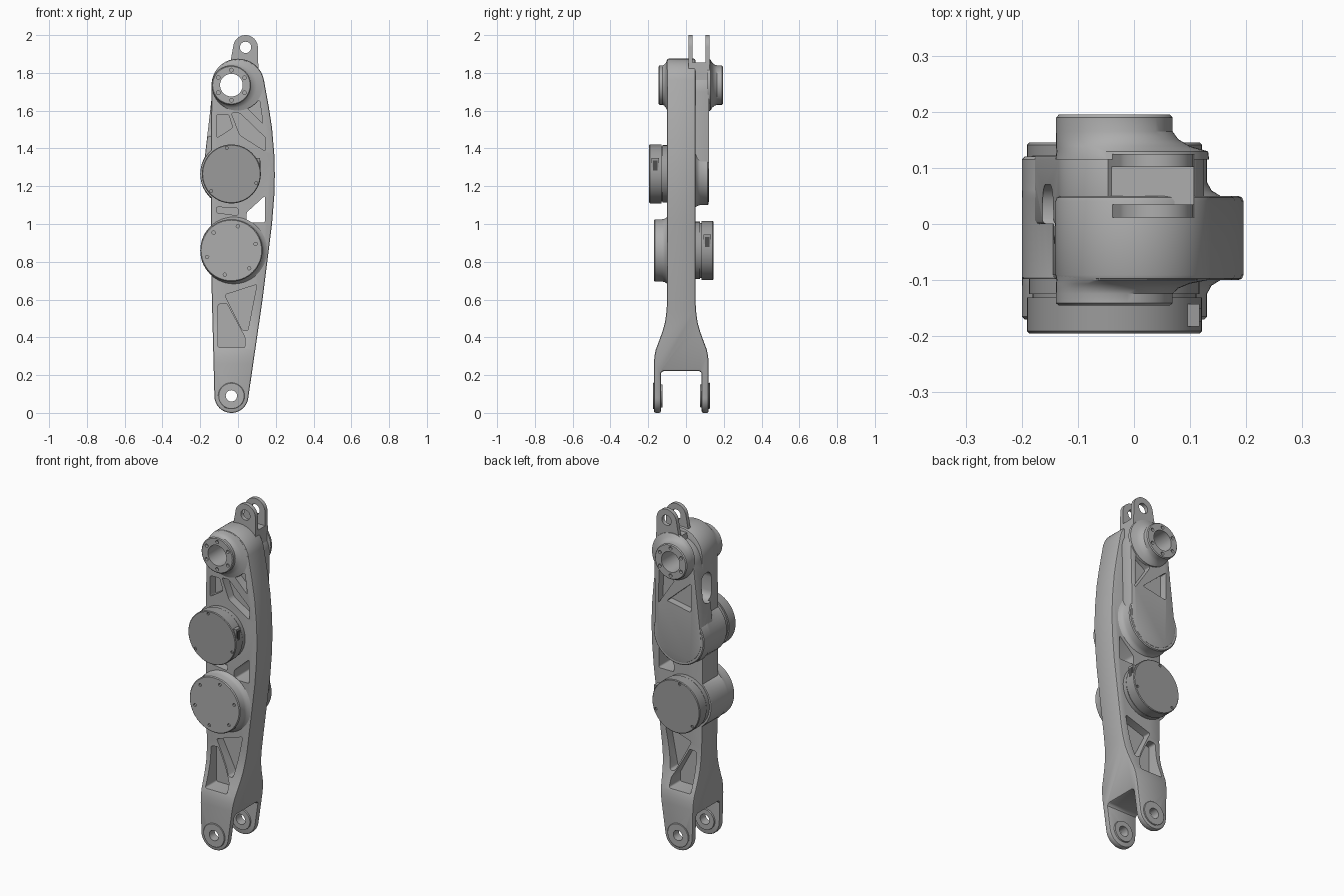
import bpy, bmesh
from math import sin, cos, pi, radians
from mathutils import Vector
from mathutils.geometry import convex_hull_2d

cube = bpy.data.objects.get("Cube")
if cube:
    bpy.data.objects.remove(cube)

PIN_X, MID_Y = -0.035, -0.025       # shared pivot line and centre plane
HUB_Z, UPPER_Z, LOWER_Z = 1.735, 1.265, 0.86


def material(name, grey):
    m = bpy.data.materials.new(name)
    m.use_nodes = True
    m.diffuse_color = (grey, grey, grey, 1)
    m.node_tree.nodes["Principled BSDF"].inputs["Base Color"].default_value = (grey, grey, grey, 1)
    return m


CAST = material("cast light grey", 0.42)
MOTOR = material("motor grey", 0.33)
DARK = material("connector dark grey", 0.08)


def finish_mesh(name, bm, mat):
    bmesh.ops.recalc_face_normals(bm, faces=bm.faces)
    me = bpy.data.meshes.new(name)
    bm.to_mesh(me)
    bm.free()
    ob = bpy.data.objects.new(name, me)
    bpy.context.collection.objects.link(ob)
    if mat:
        me.materials.append(mat)
    else:
        ob.hide_render = True
    return ob


def prism(name, pts, a, b, mat=None, axis="y", round_by=0):
    """Extrude a flat outline along x or y, optionally rounding its corners."""
    bm = bmesh.new()
    place = (lambda u, v, t: (u, t, v)) if axis == "y" else (lambda u, v, t: (t, u, v))
    rows = [[bm.verts.new(place(u, v, t)) for u, v in pts] for t in (a, b)]
    n = len(pts)
    bm.faces.new(rows[0])
    bm.faces.new(rows[1])
    for i in range(n):
        j = (i + 1) % n
        bm.faces.new((rows[0][i], rows[0][j], rows[1][j], rows[1][i]))
    if round_by:
        long_edges = [e for e in bm.edges if (e.verts[0] in rows[0]) != (e.verts[1] in rows[0])]
        bmesh.ops.bevel(bm, geom=long_edges, offset=round_by, segments=4, profile=0.5, affect="EDGES")
    return finish_mesh(name, bm, mat)


def add_loft(bm, rings, n):
    loops = [[bm.verts.new((cx + r * cos(2 * pi * i / n), y, cz + r * sin(2 * pi * i / n)))
              for i in range(n)] for y, cx, cz, r in rings]
    bm.faces.new(loops[0])
    bm.faces.new(loops[-1])
    for p, q in zip(loops, loops[1:]):
        for i in range(n):
            j = (i + 1) % n
            bm.faces.new((p[i], p[j], q[j], q[i]))


def loft(name, rings, mat=None, n=56):
    bm = bmesh.new()
    add_loft(bm, rings, n)
    return finish_mesh(name, bm, mat)


def holes(cz, patterns, y0, y1):
    """One cutter made of rings of drill holes: (count, ring radius, hole radius, start angle)."""
    bm = bmesh.new()
    for count, ring, r, start in patterns:
        for k in range(count):
            t = radians(start) + 2 * pi * k / count
            x, z = PIN_X + ring * cos(t), cz + ring * sin(t)
            add_loft(bm, [(y0, x, z, r), (y1, x, z, r)], 12)
    return finish_mesh("hole_cutter", bm, None)


def hull(circles):
    pts = [Vector((x + r * cos(a * pi / 32), z + r * sin(a * pi / 32)))
           for x, z, r in circles for a in range(64 if r else 1)]
    return [tuple(pts[i]) for i in convex_hull_2d(pts)]


def boolean(ob, cutter, op="DIFFERENCE"):
    m = ob.modifiers.new(op, "BOOLEAN")
    m.operation, m.object, m.solver = op, cutter, "EXACT"


def bevel(ob, width):
    m = ob.modifiers.new("edge", "BEVEL")
    m.width, m.segments, m.limit_method, m.angle_limit = width, 2, "ANGLE", radians(40)


def bake(ob):
    """Apply the modifiers, then shade smooth with sharp edges kept."""
    if ob.modifiers:
        dg = bpy.context.evaluated_depsgraph_get()
        me = bpy.data.meshes.new_from_object(ob.evaluated_get(dg))
        ob.modifiers.clear()
        ob.data = me
    bpy.ops.object.select_all(action="DESELECT")
    ob.select_set(True)
    bpy.context.view_layer.objects.active = ob
    bpy.ops.object.shade_smooth_by_angle(angle=radians(32))


# Main arm: front outline intersected with the forked side outline
outline = hull([(PIN_X, 0.09, 0.09), (0.0, HUB_Z, 0.14), (-0.142, 0.75, 0),
                (-0.145, 1.3, 0), (0.13, 0.6, 0), (0.18, 1.0, 0), (0.192, 1.15, 0),
                (0.195, 1.26, 0), (0.192, 1.37, 0), (0.18, 1.51, 0), (0.163, 1.62, 0)])
arm = prism("main_arm", outline, -0.3, 0.3, CAST)
half = [(0.108, -0.1), (0.108, 0.21), (0.098, 0.222), (-0.098, 0.222), (-0.108, 0.21), (-0.108, -0.1)]
flank = [(0.145, -0.1), (0.145, 0.26), (0.142, 0.3), (0.135, 0.335), (0.118, 0.38),
         (0.1, 0.43), (0.086, 0.48), (0.078, 0.54), (0.075, 0.6), (0.075, 2.1)]
side = [(MID_Y - w, z) for w, z in flank] + [(MID_Y + w, z) for w, z in reversed(flank)] \
    + [(MID_Y + w, z) for w, z in half]
boolean(arm, prism("side_cutter", side, -0.5, 0.5, axis="x"), "INTERSECT")
bevel(arm, 0.009)

# Rear plate with the top clevis ears
EAR = (0.04, 1.935)
plate = prism("rear_plate", hull([(PIN_X, UPPER_Z, 0.15), (-0.005, 1.7, 0.13), (0.02, 1.74, 0.09)]),
              0.0, 0.123, CAST)
bevel(plate, 0.007)
ears = prism("clevis_ears", hull([(*EAR, 0.065), (0.025, 1.74, 0.085)]), 0.012, 0.125, CAST)
boolean(ears, prism("slot_cutter", [(0.035, 1.855), (0.102, 1.855), (0.102, 2.2), (0.035, 2.2)],
                    -0.3, 0.3, axis="x"))
boolean(ears, loft("ear_hole", [(-0.2, *EAR, 0.03), (0.3, *EAR, 0.03)], n=32))

# Hollows: lower pockets on both faces, upper pockets, through windows
lower_pockets = [[(-0.105, 0.345), (0.037, 0.345), (0.037, 0.4), (-0.06, 0.58), (-0.105, 0.575)],
                 [(-0.07, 0.625), (0.1, 0.68), (0.052, 0.435), (0.025, 0.435)]]
upper_pockets = [[(-0.113, 1.58), (-0.05, 1.58), (-0.028, 1.51), (-0.113, 1.455)],
                 [(-0.035, 1.587), (0.01, 1.587), (0.147, 1.455), (0.145, 1.385), (0.01, 1.47)],
                 [(0.042, 1.62), (0.115, 1.655), (0.132, 1.53)],
                 [(-0.115, 1.09), (0.0, 1.085), (0.0, 1.045), (-0.115, 1.06)]]
rear_pockets = [[(0.09, 1.65), (0.095, 1.43), (-0.01, 1.59)],
                [(-0.118, 1.6), (-0.118, 1.43), (0.04, 1.46)]]
for pts in lower_pockets:
    for a, b in ((-0.3, -0.05), (0.0, 0.3)):
        boolean(arm, prism("pocket_cutter", pts, a, b, round_by=0.01))
for pts in upper_pockets:
    boolean(arm, prism("pocket_cutter", pts, -0.3, -0.05, round_by=0.01))
for pts in rear_pockets:
    boolean(plate, prism("pocket_cutter", pts, 0.08, 0.3, round_by=0.01))
window = prism("window_cutter", [(0.143, 1.15), (0.143, 1.008), (0.045, 1.008), (0.045, 1.06)],
               -0.3, 0.3, round_by=0.01)
oval = prism("oval_cutter", [(-0.035, 1.46), (0.07, 1.46), (0.07, 1.63), (-0.035, 1.63)],
             -0.3, -0.03, axis="x", round_by=0.045)
bore = loft("bore_cutter", [(-0.3, PIN_X, HUB_Z, 0.06), (0.3, PIN_X, HUB_Z, 0.06)])
pin = loft("pin_cutter", [(-0.3, PIN_X, 0.09, 0.03), (0.3, PIN_X, 0.09, 0.03)], n=32)
boolean(arm, window)
boolean(arm, pin)
for ob in (arm, plate):
    boolean(ob, oval)
for ob in (arm, plate, ears):
    boolean(ob, bore)
parts = [arm, plate, ears]

# Top bearing hubs, flaring into the plates
for name, y0, y1 in (("front_hub", -0.09, -0.145), ("rear_hub", 0.115, 0.195)):
    h = y1 - y0
    shape = ((0, -0.003, 0.137), (0.18, -0.003, 0.135), (0.3, -0.02, 0.119), (0.45, -0.03, 0.109),
             (0.62, PIN_X, 0.104), (0.93, PIN_X, 0.104), (1, PIN_X, 0.099))
    hub = loft(name, [(y0 + h * t, cx, HUB_Z, r) for t, cx, r in shape], CAST)
    boolean(hub, bore)
    boolean(hub, holes(HUB_Z, [(6, 0.08, 0.01, 30)], y1 - 0.015, y1 + 0.015))
    parts.append(hub)

# Fork pin bosses
for name, s in (("front_pin_boss", -1), ("rear_pin_boss", 1)):
    boss = loft(name, [(MID_Y + s * d, PIN_X, 0.09, r) for d, r in
                       ((0.1, 0.06), (0.148, 0.07), (0.151, 0.067))], CAST)
    boolean(boss, pin)
    parts.append(boss)


# Motors: housing through the arm, cap on one face and rotor on the other
def motor(label, cz, s):
    def turned(name, steps, mat):
        ob = loft(label + name, [(MID_Y + s * d, PIN_X + dx, cz, r) for d, dx, r in steps], mat)
        parts.append(ob)
        return ob

    def drill(ob, pattern, d):
        boolean(ob, holes(cz, pattern, MID_Y + s * (d - 0.008), MID_Y + s * (d + 0.01)))

    housing = turned("_housing", [(0.073, 0, 0.163), (0.07, 0, 0.165), (-0.07, 0, 0.165), (-0.075, 0.012, 0.177),
                                  (-0.085, 0.004, 0.169), (-0.1, 0, 0.165), (-0.14, 0, 0.165),
                                  (-0.145, 0, 0.16)], CAST)
    drill(housing, [(6, 0.133, 0.009, 15)], -0.145)
    cap = turned("_cap", [(0.06, 0, 0.152), (0.1, 0, 0.152), (0.1, 0, 0.146), (0.106, 0, 0.146),
                          (0.106, 0, 0.156), (0.166, 0, 0.156), (0.17, 0, 0.152)], MOTOR)
    drill(cap, [(3, 0.14, 0.008, 100)], 0.17)
    rotor = turned("_rotor", [(-0.13, 0, 0.1), (-0.156, 0, 0.1), (-0.16, 0, 0.096)], MOTOR)
    drill(rotor, [(8, 0.068, 0.008, 0), (3, 0.07, 0.012, 110), (8, 0.034, 0.007, 22), (1, 0, 0.016, 0)], -0.16)
    # Cable connector on the side of the cap
    y, z = MID_Y + s * 0.138, cz + 0.04
    for name, w, h, x, mat in (("_connector_frame", 0.02, 0.045, 0.117, MOTOR),
                               ("_connector", 0.012, 0.032, 0.12, DARK)):
        parts.append(prism(label + name, [(y - w, z - h), (y + w, z - h), (y + w, z + h), (y - w, z + h)],
                           0.07, x, mat, axis="x"))


motor("upper_motor", UPPER_Z, -1)
motor("lower_motor", LOWER_Z, 1)

# Apply everything and drop the cutters
for ob in parts:
    bake(ob)
for ob in [o for o in bpy.context.collection.objects if o.hide_render and o.name.split(".")[0].endswith(("_cutter", "_hole"))]:
    bpy.data.objects.remove(ob)
